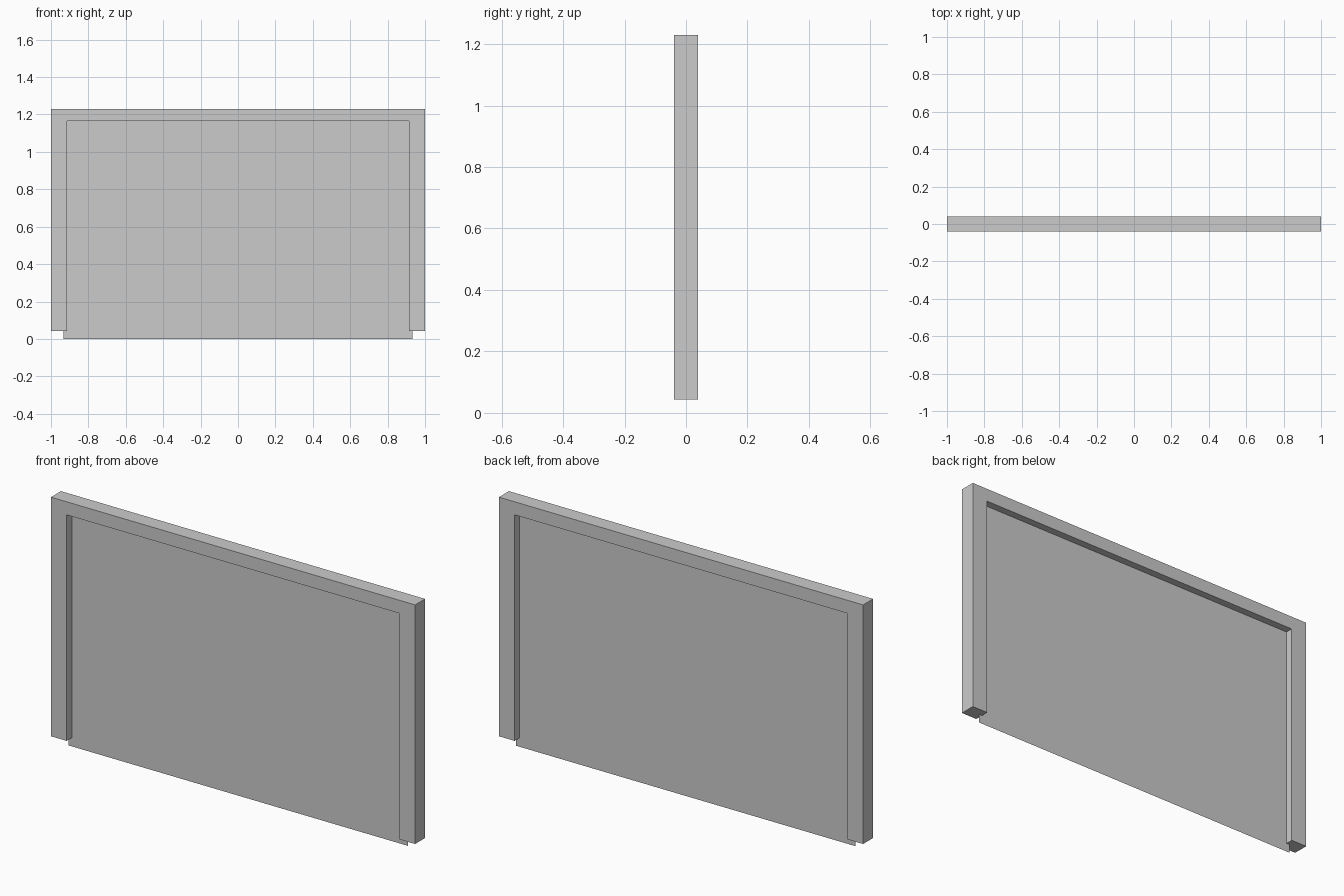
import bpy, bmesh
from mathutils import Vector

if "Cube" in bpy.data.objects:
    bpy.data.objects.remove(bpy.data.objects["Cube"])


def extruded_outline(name, outline, y, depth=0.0):
    """Flat x-z outline at y, optionally extruded towards +y."""
    bm = bmesh.new()
    face = bm.faces.new([bm.verts.new((x, y, z)) for x, z in outline])
    if depth:
        geom = bmesh.ops.extrude_face_region(bm, geom=[face], use_keep_orig=True)["geom"]
        moved = [g for g in geom if isinstance(g, bmesh.types.BMVert)]
        bmesh.ops.translate(bm, verts=moved, vec=Vector((0, depth, 0)))
        bmesh.ops.recalc_face_normals(bm, faces=bm.faces)
    mesh = bpy.data.meshes.new(name)
    bm.to_mesh(mesh)
    bm.free()
    obj = bpy.data.objects.new(name, mesh)
    bpy.context.collection.objects.link(obj)
    return obj


# Frame: two jambs and a header as one extruded arch
OUT, INN, BOTTOM, HEAD, TOP, HALF = 1.0, 0.914, 0.043, 1.165, 1.23, 0.039
right = [(OUT, BOTTOM), (OUT, TOP)]
left = [(-OUT, TOP), (-OUT, BOTTOM)]
opening = [(-INN, BOTTOM), (-INN, HEAD), (INN, HEAD), (INN, BOTTOM)]
extruded_outline("door_frame", right + left + opening, -HALF, 2 * HALF)

# Panel: thin sheet tucked into the frame, reaching below it to the floor
W, H = 0.933, 1.18
extruded_outline("door_panel", [(-W, 0), (W, 0), (W, H), (-W, H)], 0.002)
